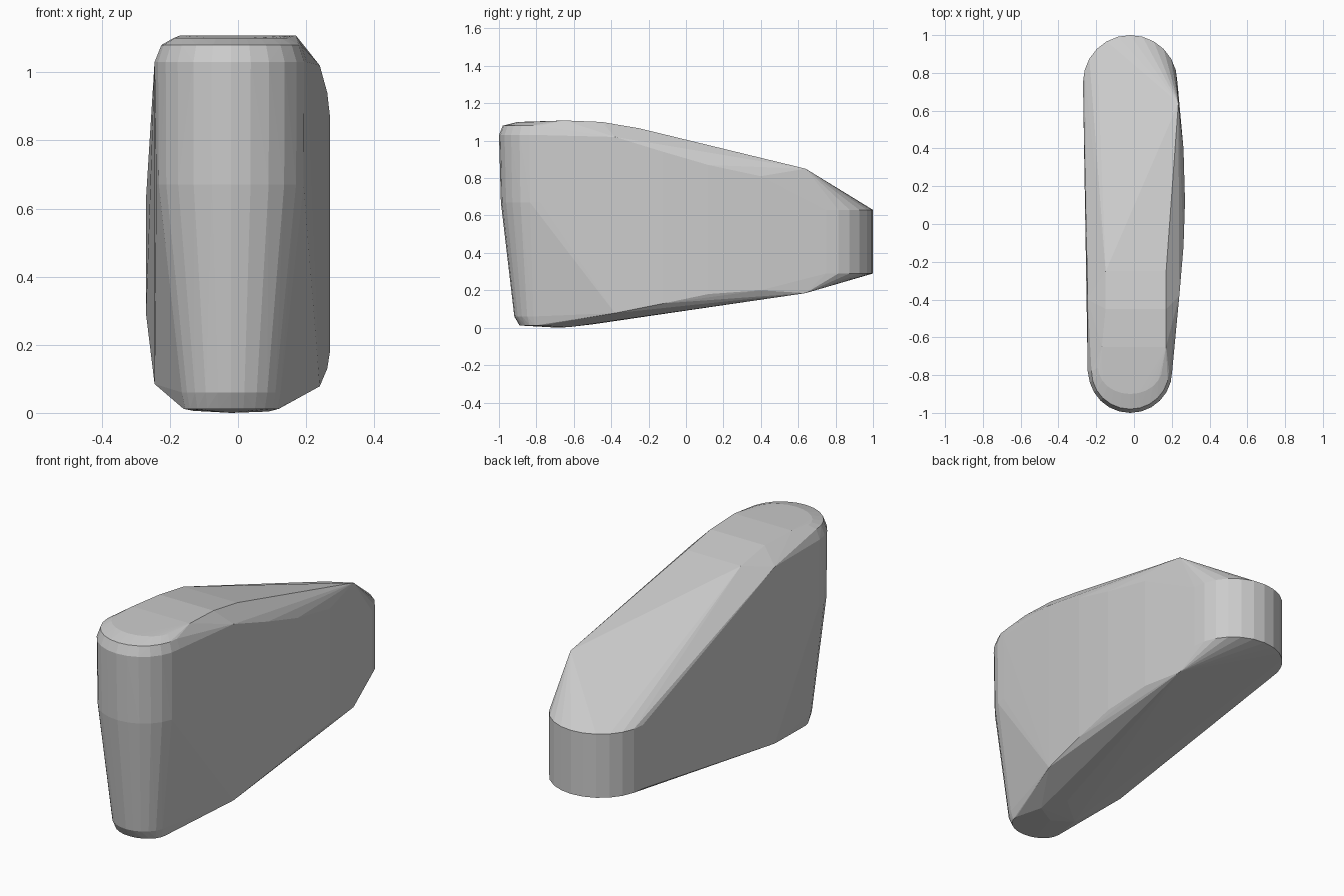
import bpy, bmesh, math

if "Cube" in bpy.data.objects:
    bpy.data.objects.remove(bpy.data.objects["Cube"])


def arc(cx, cy, rx, ry, z, front=True, steps=12):
    """Half ellipse in a horizontal plane, facing the front or the back."""
    s = -1 if front else 1
    return [(cx + rx * math.cos(math.pi * i / steps),
             cy + s * ry * math.sin(math.pi * i / steps), z)
            for i in range(steps + 1)]


points = []

# Rounded upright back end
for z in (0.29, 0.63):
    points += arc(-0.02, 0.75, 0.25, 0.25, z, front=False)

# Rounded front end: centre y, x radius, y radius, height
for cy, rx, ry, z in [(-0.78, 0.14, 0.11, 0.012), (-0.78, 0.15, 0.138, 0.06),
                      (-0.78, 0.22, 0.21, 0.67), (-0.78, 0.222, 0.22, 1.03),
                      (-0.78, 0.205, 0.20, 1.08), (-0.76, 0.17, 0.14, 1.10)]:
    points += arc(-0.02, cy, rx, ry, z)

# Bulging right side: x, y, lower edge, upper edge
for x, y, low, high in [(0.235, 0.64, 0.185, 0.85), (0.262, 0.40, 0.20, 0.81),
                        (0.27, 0.12, 0.18, 0.87), (0.262, -0.12, 0.13, 0.94),
                        (0.24, -0.38, 0.078, 1.02)]:
    points += [(x, y, low), (x, y, high)]

# Flat left side corners
points += [(-0.245, -0.40, 1.03), (-0.245, -0.78, 1.03), (-0.245, -0.40, 0.085)]

# Softly rounded crown and underside
for y, z in [(-0.65, 1.108), (-0.45, 1.10), (-0.25, 1.066)]:
    points += [(-0.15 if y > -0.6 else -0.17, y, z), (0.17, y, z)]
points += [(-0.13, -0.62, 0.006), (-0.02, -0.68, 0.0), (0.09, -0.62, 0.004),
           (0.02, -0.50, 0.018)]

# Wrap the sections in one convex body
bm = bmesh.new()
for p in points:
    bm.verts.new(p)
bmesh.ops.remove_doubles(bm, verts=bm.verts, dist=0.0005)
hull = bmesh.ops.convex_hull(bm, input=bm.verts)
bmesh.ops.delete(bm, geom=[v for v in bm.verts if not v.link_faces], context='VERTS')
bmesh.ops.dissolve_limit(bm, angle_limit=math.radians(0.5),
                         verts=bm.verts, edges=bm.edges)
bmesh.ops.recalc_face_normals(bm, faces=bm.faces)
mesh = bpy.data.meshes.new("tapered_body")
bm.to_mesh(mesh)
bm.free()
body = bpy.data.objects.new("tapered_body", mesh)
bpy.context.collection.objects.link(body)
